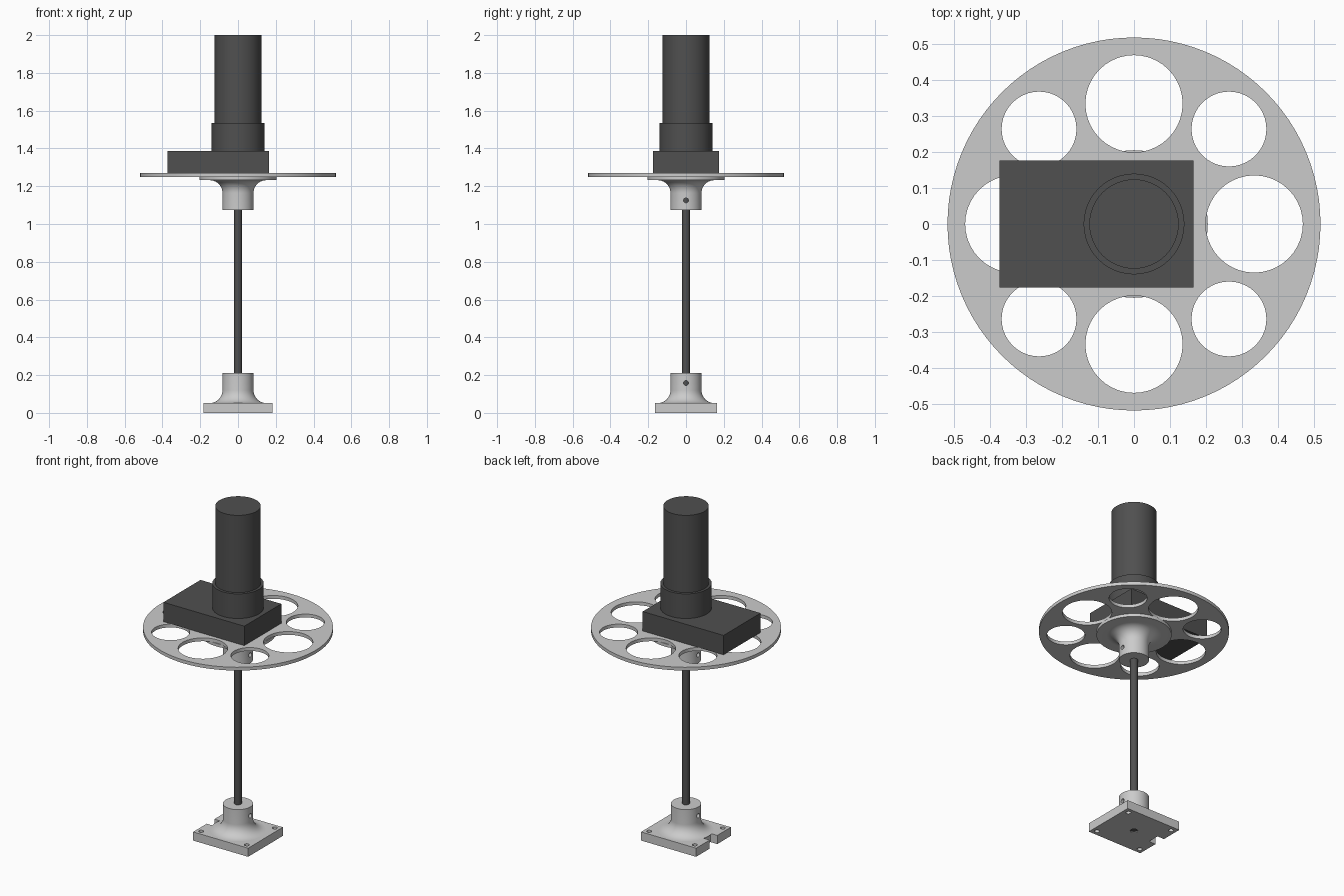
import bpy, bmesh
from math import sin, cos, pi, radians

if "Cube" in bpy.data.objects:
    bpy.data.objects.remove(bpy.data.objects["Cube"])

dark = bpy.data.materials.new("dark_grey")
dark.diffuse_color = (0.08, 0.08, 0.08, 1)
dark.use_nodes = True
dark.node_tree.nodes["Principled BSDF"].inputs["Base Color"].default_value = dark.diffuse_color


def smooth(ob):
    bpy.ops.object.select_all(action='DESELECT')
    ob.select_set(True)
    bpy.context.view_layer.objects.active = ob
    bpy.ops.object.shade_smooth_by_angle(angle=radians(30))


def circle(cx, cy, r, n):
    return [(cx + r * cos(2 * pi * i / n), cy + r * sin(2 * pi * i / n)) for i in range(n)]


def sheet(name, loops, z0, z1):
    """Flat plate: first loop is the outline, the others are holes."""
    cu = bpy.data.curves.new(name, 'CURVE')
    cu.dimensions = '2D'
    cu.fill_mode = 'BOTH'
    cu.extrude = (z1 - z0) / 2
    for loop in loops:
        sp = cu.splines.new('POLY')
        sp.points.add(len(loop) - 1)
        for p, (x, y) in zip(sp.points, loop):
            p.co = (x, y, 0, 1)
        sp.use_cyclic_u = True
    ob = bpy.data.objects.new(name, cu)
    bpy.context.collection.objects.link(ob)
    ob.location.z = (z0 + z1) / 2
    bpy.ops.object.select_all(action='DESELECT')
    ob.select_set(True)
    bpy.context.view_layer.objects.active = ob
    bpy.ops.object.convert(target='MESH')
    ob = bpy.context.view_layer.objects.active
    smooth(ob)
    return ob


def lathe(name, profile, n=48):
    """Ring made by turning a closed (r, z) profile round the z axis."""
    bm = bmesh.new()
    rings = [[bm.verts.new((r * cos(2 * pi * i / n), r * sin(2 * pi * i / n), z))
              for i in range(n)] for r, z in profile]
    for a, b in zip(rings, rings[1:] + rings[:1]):
        for i in range(n):
            j = (i + 1) % n
            bm.faces.new((a[i], a[j], b[j], b[i]))
    bmesh.ops.recalc_face_normals(bm, faces=bm.faces)
    me = bpy.data.meshes.new(name)
    bm.to_mesh(me)
    bm.free()
    ob = bpy.data.objects.new(name, me)
    bpy.context.collection.objects.link(ob)
    smooth(ob)
    return ob


def cylinder(name, r, z0, z1, n=48):
    bpy.ops.mesh.primitive_cylinder_add(vertices=n, radius=r, depth=z1 - z0,
                                        location=(0, 0, (z0 + z1) / 2))
    ob = bpy.context.object
    ob.name = name
    ob.data.materials.append(dark)
    smooth(ob)
    return ob


def screw_hole(hub, z):
    """Cross hole through a hub along x."""
    bpy.ops.mesh.primitive_cylinder_add(vertices=20, radius=0.013, depth=0.4,
                                        location=(0, 0, z), rotation=(0, pi / 2, 0))
    cutter = bpy.context.object
    cutter.name = hub.name + "_hole_cutter"
    cutter.hide_render = True
    cutter.hide_set(True)
    mod = hub.modifiers.new("screw_hole", 'BOOLEAN')
    mod.operation = 'DIFFERENCE'
    mod.solver = 'EXACT'
    mod.object = cutter


HUB, BORE, FIL = 0.082, 0.021, 0.068
# concave flare, as (radius, height above the flange), wide end first
flare = [(HUB + FIL * (1 - sin(a)), FIL * (1 - cos(a)))
         for a in [pi / 2 * i / 10 for i in range(11)]]

# base plate with corner holes, shaft bore and cable notch on the -x edge
outline = [(-0.183, -0.165), (0.183, -0.165), (0.183, 0.165), (-0.183, 0.165),
           (-0.183, 0.036), (-0.138, 0.036), (-0.138, -0.036), (-0.183, -0.036)]
corner_holes = [circle(sx * 0.152, sy * 0.133, 0.014, 20) for sx in (-1, 1) for sy in (-1, 1)]
sheet("base_plate", [outline, circle(0, 0, BORE, 24)] + corner_holes, 0, 0.052)

# lower hub
low = [(BORE, 0.052)] + [(r, 0.052 + h) for r, h in flare] + [(HUB, 0.21), (BORE, 0.21)]
base_hub = lathe("base_hub", low)
screw_hole(base_hub, 0.158)

# upper hub with round flange
top = [(BORE, 1.25), (0.205, 1.25), (0.205, 1.232)]
top += [(r, 1.232 - h) for r, h in flare] + [(HUB, 1.075), (BORE, 1.075)]
top_hub = lathe("top_hub", top)
screw_hole(top_hub, 1.125)

# shaft
cylinder("shaft", 0.0208, 0.006, 1.249, 24)

# mounting disc with alternating large and small holes
holes = []
for k in range(4):
    a, b = k * pi / 2, k * pi / 2 + pi / 4
    holes.append(circle(0.334 * cos(a), 0.334 * sin(a), 0.135, 40))
    holes.append(circle(0.373 * cos(b), 0.373 * sin(b), 0.104, 40))
sheet("mounting_disc", [circle(0, 0, 0.518, 96)] + holes, 1.25, 1.27)

# gearbox
bpy.ops.mesh.primitive_cube_add(size=1, location=(-0.104, 0, 1.3285))
box = bpy.context.object
box.name = "gearbox"
box.scale = (0.538, 0.352, 0.117)
box.data.materials.append(dark)

# motor
cylinder("motor_collar", 0.14, 1.387, 1.535)
cylinder("motor_body", 0.124, 1.535, 2.0)
